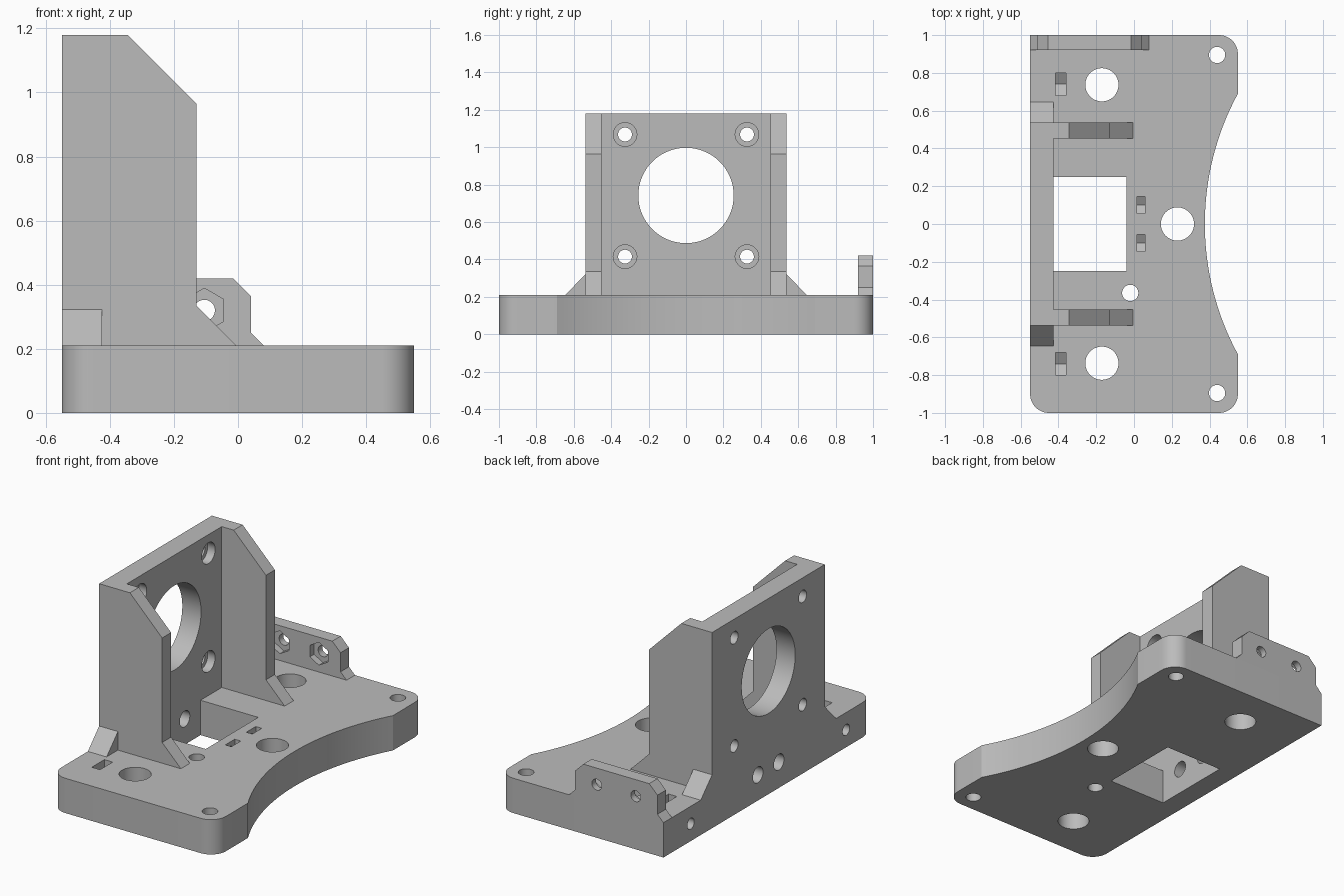
import bpy, bmesh, math

cube = bpy.data.objects.get("Cube")
if cube:
    bpy.data.objects.remove(cube, do_unlink=True)

grey = bpy.data.materials.new("plain grey")
grey.use_nodes = True
colour = (0.5, 0.5, 0.5, 1)
grey.diffuse_color = colour
grey.node_tree.nodes["Principled BSDF"].inputs["Base Color"].default_value = colour


def prism(name, outline, axis, lo, hi):
    """Extrude a 2D outline along an axis from lo to hi."""
    place = {"x": lambda u, v, w: (w, u, v),
             "y": lambda u, v, w: (u, w, v),
             "z": lambda u, v, w: (u, v, w)}[axis]
    bm = bmesh.new()
    face = bm.faces.new([bm.verts.new(place(u, v, lo)) for u, v in outline])
    moved = bmesh.ops.extrude_face_region(bm, geom=[face])["geom"]
    step = place(0, 0, hi - lo)
    bmesh.ops.translate(bm, vec=step, verts=[g for g in moved if isinstance(g, bmesh.types.BMVert)])
    bmesh.ops.recalc_face_normals(bm, faces=bm.faces)
    mesh = bpy.data.meshes.new(name)
    bm.to_mesh(mesh)
    bm.free()
    mesh.materials.append(grey)
    obj = bpy.data.objects.new(name, mesh)
    bpy.context.collection.objects.link(obj)
    return obj


def arc(cx, cy, r, start, end, n):
    return [(cx + r * math.cos(math.radians(start + (end - start) * i / n)),
             cy + r * math.sin(math.radians(start + (end - start) * i / n))) for i in range(n + 1)]


def rect(u0, u1, v0, v1):
    return [(u0, v0), (u1, v0), (u1, v1), (u0, v1)]


def hole(u, v, r, axis, lo, hi, sides=48):
    """Round cutter, or a hexagonal one standing on a corner."""
    return prism("cutter", arc(u, v, r, 90, 450, sides)[:-1], axis, lo, hi)


def nut_slot(y, z, half, x0, x1):
    """Cutter for a nut pocket open at the top with a pointed floor."""
    r = 2 * half / math.sqrt(3)
    outline = [(y - half, 0.3), (y - half, z - r / 2), (y, z - r),
               (y + half, z - r / 2), (y + half, 0.3)]
    return prism("cutter", outline, "x", x0, x1)


def finish(obj, cutters=()):
    """Cut the part, apply the cuts and smooth its curved walls."""
    for c in cutters:
        c.hide_render = True
        mod = obj.modifiers.new("cut", "BOOLEAN")
        mod.operation, mod.solver, mod.object = "DIFFERENCE", "EXACT", c
    if cutters:
        deps = bpy.context.evaluated_depsgraph_get()
        mesh = bpy.data.meshes.new_from_object(obj.evaluated_get(deps))
        obj.modifiers.clear()
        obj.data = mesh
        for c in cutters:
            bpy.data.objects.remove(c, do_unlink=True)
    obj.data.shade_smooth()
    obj.data.set_sharp_from_angle(angle=math.radians(25))


TOP = 0.21      # top of the base
BACK = -0.55    # outer face of the motor plate
INNER = -0.425  # inner face of the motor plate

# Base with three rounded corners and a hollow curved edge
R = 1.448
swing = math.degrees(math.asin(0.69 / R))
outline = [(BACK, 1)]
outline += arc(BACK + 0.1, -0.9, 0.1, 180, 270, 12)
outline += arc(0.45, -0.9, 0.1, 270, 360, 12)
outline += arc(0.375 + R, 0, R, 180 + swing, 180 - swing, 32)
outline += arc(0.45, 0.9, 0.1, 0, 90, 12)
base = prism("base", outline, "z", 0, TOP)

cuts = [prism("cutter", rect(INNER, -0.04, -0.25, 0.25), "z", -0.1, 0.4)]
cuts += [hole(x, y, r, "z", -0.1, 0.4) for x, y, r in (
    (0.44, 0.895, 0.043), (0.44, -0.895, 0.043), (-0.02, -0.365, 0.043),
    (-0.17, 0.737, 0.088), (-0.17, -0.737, 0.088), (0.23, 0, 0.088))]
for s in (-1, 1):
    # outer nut pockets with screw holes from the motor plate side
    cuts.append(nut_slot(s * 0.74, 0.105, 0.06, -0.415, -0.36))
    cuts.append(hole(s * 0.74, 0.105, 0.033, "x", -0.6, -0.3))
    # middle nut pockets, screw holes and access holes
    cuts.append(nut_slot(s * 0.1, 0.155, 0.045, 0.017, 0.057))
    cuts.append(hole(s * 0.1, 0.155, 0.028, "x", -0.1, 0.1))
    cuts.append(hole(s * 0.1, 0.155, 0.048, "x", -0.6, -0.4))
finish(base, cuts)

# Motor plate with a large bore and four counterbored holes
plate = prism("motor_plate", rect(-0.452, 0.452, TOP, 1.18), "x", BACK, INNER)
cuts = [hole(0, 0.742, 0.255, "x", -0.7, -0.3, 72)]
for y in (-0.326, 0.326):
    for z in (0.415, 1.068):
        cuts.append(hole(y, z, 0.037, "x", -0.7, -0.46))
        cuts.append(hole(y, z, 0.063, "x", -0.475, -0.3))
finish(plate, cuts)

# Side walls and their outer gussets
wall = [(BACK, TOP), (-0.005, TOP), (-0.13, 0.335), (-0.13, 0.965), (-0.345, 1.18), (BACK, 1.18)]
for s, side in ((-1, "front"), (1, "rear")):
    finish(prism(side + "_side_wall", wall, "y", s * 0.452, s * 0.537))
    gusset = [(s * 0.537, TOP), (s * 0.645, TOP), (s * 0.537, 0.322)]
    finish(prism(side + "_gusset", gusset, "x", BACK, INNER))

# Rear bracket with two screw holes and hexagonal nut recesses
MID = -0.235
half = [(0.315, TOP), (0.275, 0.25), (0.275, 0.365), (0.22, 0.42)]
profile = [(MID + u, v) for u, v in half] + [(MID - u, v) for u, v in reversed(half)]
bracket = prism("rear_bracket", profile, "y", 0.92, 1)
cuts = []
for s in (-1, 1):
    cuts.append(hole(MID + s * 0.13, 0.32, 0.033, "y", 0.94, 1.1))
    cuts.append(hole(MID + s * 0.13, 0.32, 0.069, "y", 0.85, 0.96, 6))
finish(bracket, cuts)
